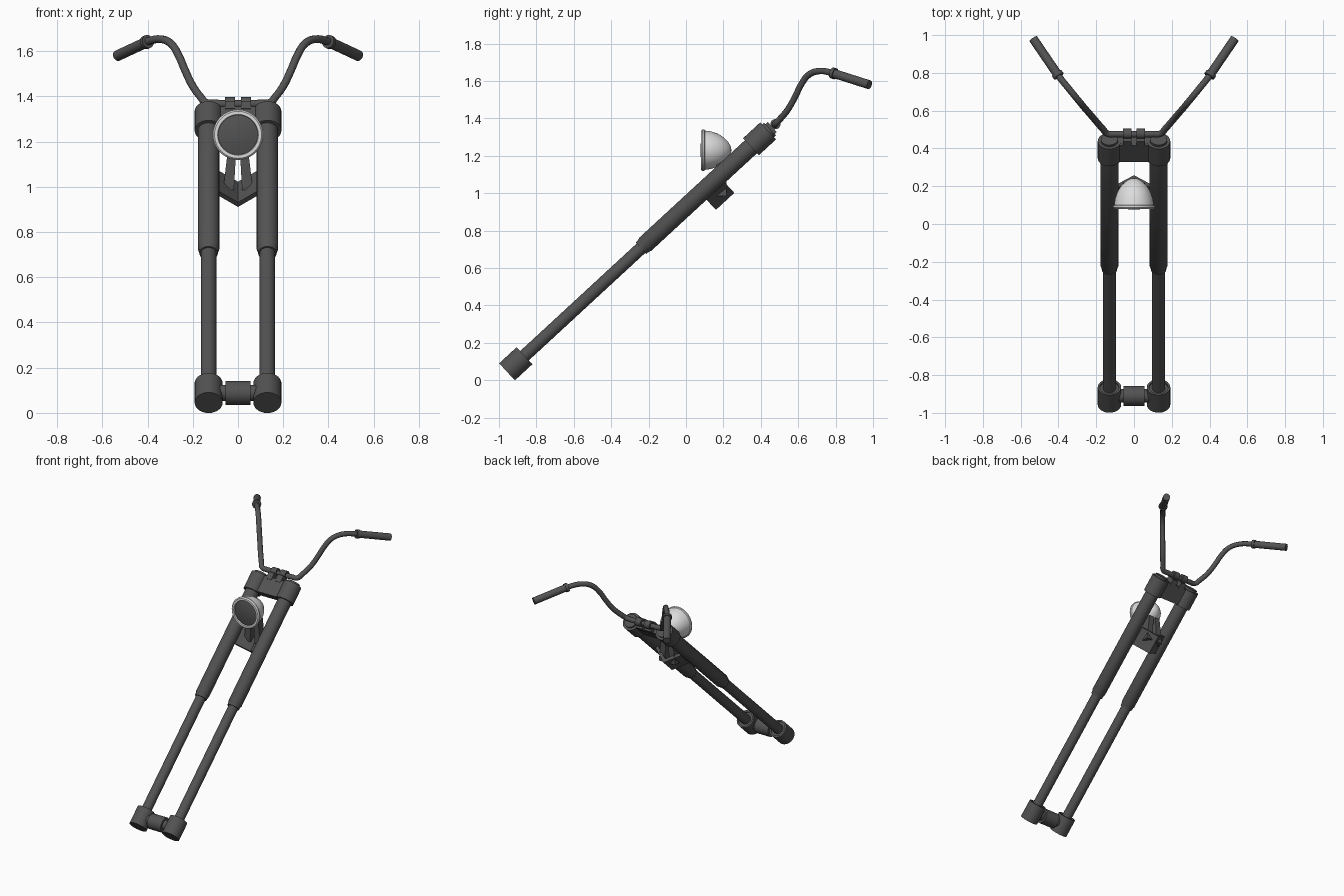
import bpy, bmesh, math
from mathutils import Matrix, Vector

if "Cube" in bpy.data.objects:
    bpy.data.objects.remove(bpy.data.objects["Cube"], do_unlink=True)


def material(name, rgb):
    m = bpy.data.materials.new(name)
    m.use_nodes = True
    m.diffuse_color = (*rgb, 1)
    m.node_tree.nodes["Principled BSDF"].inputs["Base Color"].default_value = (*rgb, 1)
    return m


DARK = material("dark grey metal", (0.085, 0.085, 0.085))
SILVER = material("pale silver", (0.72, 0.72, 0.72))

# Fork frame: local z runs up the fork legs, local y points to the underside
FORK = Matrix.Translation((0, -0.957, 0.045)) @ Matrix.Rotation(math.radians(-47.3), 4, 'X')
LEG_X = 0.13


def finish(name, bm, matrix, mats=(DARK,)):
    bmesh.ops.recalc_face_normals(bm, faces=bm.faces)
    me = bpy.data.meshes.new(name)
    bm.to_mesh(me)
    bm.free()
    ob = bpy.data.objects.new(name, me)
    ob.matrix_world = matrix
    for m in mats:
        me.materials.append(m)
    bpy.context.collection.objects.link(ob)
    bpy.ops.object.select_all(action='DESELECT')
    ob.select_set(True)
    bpy.context.view_layer.objects.active = ob
    bpy.ops.object.shade_smooth_by_angle(angle=math.radians(35))
    return ob


def lathe(name, profile, matrix, mats=(DARK,), steps=28):
    """Spin (radius, height) points around local z."""
    bm = bmesh.new()
    verts = [bm.verts.new((r, 0, h)) for r, h in profile]
    edges = [bm.edges.new(p) for p in zip(verts, verts[1:])]
    bmesh.ops.spin(bm, geom=verts + edges, cent=(0, 0, 0), axis=(0, 0, 1),
                   angle=math.tau, steps=steps)
    bmesh.ops.remove_doubles(bm, verts=bm.verts, dist=0.0002)
    return finish(name, bm, matrix, mats)


def rod(name, r, a, b, matrix=Matrix()):
    """Closed cylinder from a to b."""
    a, b = Vector(a), Vector(b)
    turn = (b - a).to_track_quat('Z', 'Y').to_matrix().to_4x4()
    h = (b - a).length
    return lathe(name, [(0, 0), (r, 0), (r, h), (0, h)], matrix @ Matrix.Translation(a) @ turn)


def prism(name, outline, z0, z1, matrix):
    """Extrude an xy outline along local z."""
    bm = bmesh.new()
    face = bm.faces.new([bm.verts.new((x, y, z0)) for x, y in outline])
    ext = bmesh.ops.extrude_face_region(bm, geom=[face])["geom"]
    bmesh.ops.translate(bm, vec=(0, 0, z1 - z0),
                        verts=[v for v in ext if isinstance(v, bmesh.types.BMVert)])
    return finish(name, bm, matrix)


def rect(x, y, hx, hy):
    return [(x - hx, y - hy), (x + hx, y - hy), (x + hx, y + hy), (x - hx, y + hy)]


# Paired fork legs, clamps, lamp struts, grips
for side, s in (("left", 1), ("right", -1)):
    leg = FORK @ Matrix.Translation((s * LEG_X, 0, 0))
    lathe(side + "_axle_cap", [(0, 0), (.062, 0), (.062, .127), (.05, .127), (.05, .118), (0, .118)], leg)
    rod(side + "_lower_tube", .034, (0, 0, .1), (0, 0, 1.0), leg)
    lathe(side + "_upper_tube", [(0, .975), (.041, .975), (.044, 1.0), (.0475, 1.005),
                                 (.0475, 1.8), (0, 1.8)], leg)
    lathe(side + "_top_cap", [(0, 1.775), (.062, 1.775), (.062, 1.9), (.046, 1.9),
                              (.046, 1.914), (0, 1.914)], leg)
    prism(side + "_bar_clamp_base", rect(s * .036, 0, .022, .036), 1.88, 1.93, FORK)
    rod(side + "_bar_clamp", .027, (s * .014, 0, 1.953), (s * .058, 0, 1.953), FORK)

    # Lamp strut: tapered bar leaning in towards the lamp
    bm = bmesh.new()
    bmesh.ops.create_cube(bm, size=1)
    for v in bm.verts:
        top = v.co.z > 0
        v.co = (s * (.026 if top else .042) + v.co.x * (.036 if top else .048),
                .19 + v.co.y * .055, 1.17 if top else .985)
    finish(side + "_lamp_strut", bm, Matrix())

    # Grip with collar
    start, end = Vector((s * .398, .782, 1.643)), Vector((s * .533, .98, 1.58))
    axis = (end - start).normalized()
    rod(side + "_grip", .024, start, end)
    rod(side + "_grip_collar", .03, start, start + axis * .02)

# Bridge joining the top caps
prism("top_bridge", rect(0, 0, LEG_X, .032), 1.778, 1.898, FORK)

# V-shaped lower bracket behind the legs
prism("lower_bracket", [(-.1, .015), (0, .093), (.1, .015), (.1, .042), (0, .121), (-.1, .042)],
      1.408, 1.542, FORK)

# Axle and hub
rod("axle", .036, (-LEG_X, 0, .064), (LEG_X, 0, .064), FORK)
rod("axle_hub", .053, (-.055, 0, .064), (.055, 0, .064), FORK)

# Headlamp: silver bowl and rim, dark lens
lamp = Matrix.Translation((0, .085, 1.23)) @ Matrix.Rotation(math.radians(-90), 4, 'X')
lathe("headlamp_shell", [(.088, .004), (.09, -.006), (.104, -.006), (.111, .002), (.111, .012),
                         (.105, .016), (.1, .05), (.088, .085), (.068, .118), (.042, .142),
                         (.018, .155), (0, .158)], lamp, (SILVER,), 40)
lathe("headlamp_lens", [(.09, .004), (.06, -.003), (.03, -.007), (0, -.008)], lamp, (DARK,), 40)

# Handlebar: half path mirrored, swept as a smooth tube
half = [(.1, .476, 1.368), (.14, .478, 1.371), (.165, .503, 1.397), (.2, .543, 1.445),
        (.235, .584, 1.517), (.262, .615, 1.58), (.295, .655, 1.632), (.34, .71, 1.653),
        (.4, .785, 1.642), (.45, .858, 1.619)]
path = [(-x, y, z) for x, y, z in reversed(half)] + half
cu = bpy.data.curves.new("handlebar", 'CURVE')
cu.dimensions = '3D'
cu.bevel_depth = .0175
cu.bevel_resolution = 3
cu.use_fill_caps = True
sp = cu.splines.new('BEZIER')
sp.resolution_u = 5
sp.bezier_points.add(len(path) - 1)
for p, co in zip(sp.bezier_points, path):
    p.co = co
    p.handle_left_type = p.handle_right_type = 'AUTO'
cu.materials.append(DARK)
bpy.context.collection.objects.link(bpy.data.objects.new("handlebar", cu))
